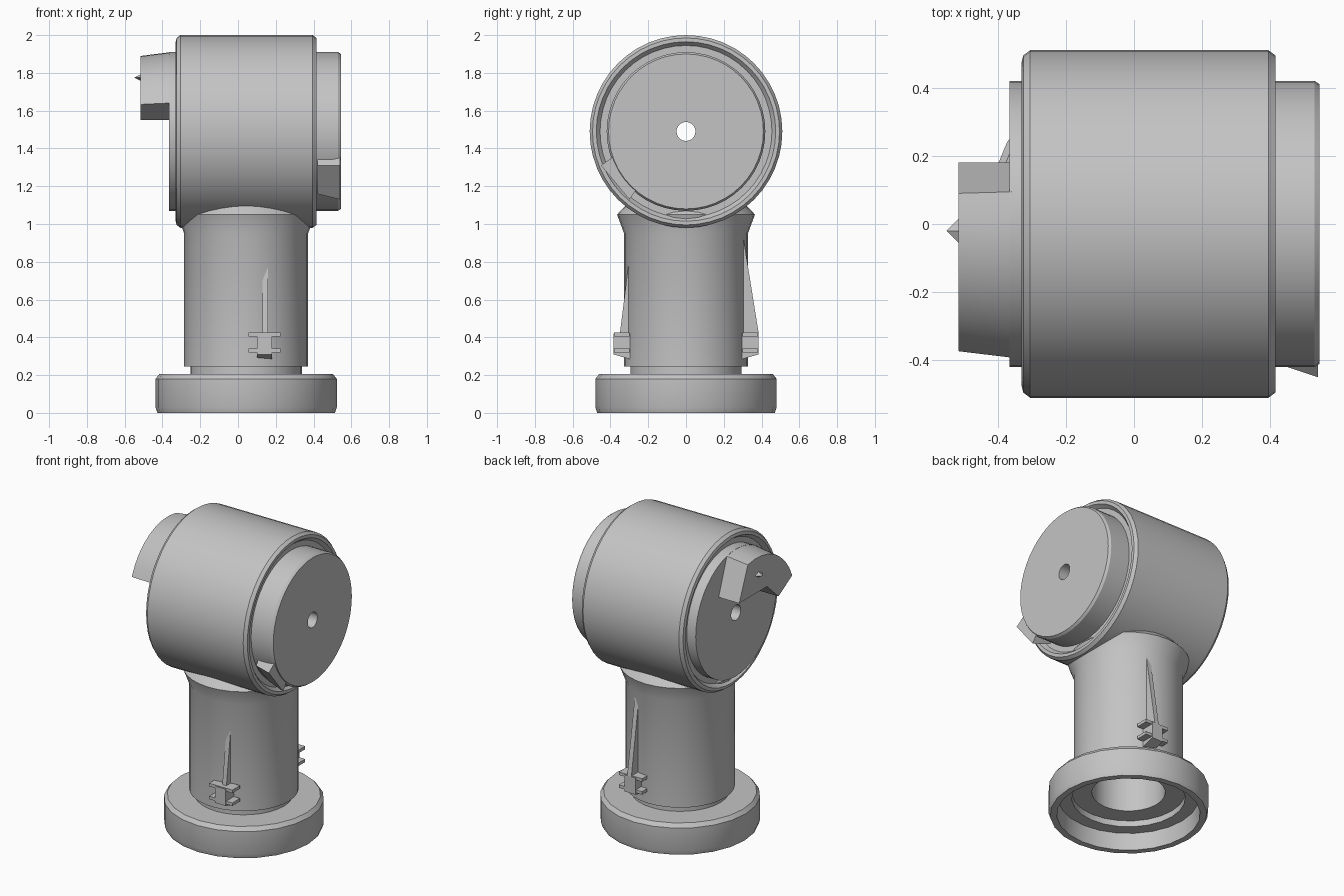
import bpy, bmesh, math
from mathutils import Matrix, Vector

if "Cube" in bpy.data.objects:
    bpy.data.objects.remove(bpy.data.objects["Cube"])

# One plain grey for every part
grey = bpy.data.materials.new("cast_grey")
grey.use_nodes = True
colour = (0.55, 0.55, 0.55, 1)
grey.diffuse_color = colour
grey.node_tree.nodes["Principled BSDF"].inputs["Base Color"].default_value = colour

COLUMN_X = 0.043
DRUM_Z = 1.49
TURN_TO_X = Matrix.Translation((0, 0, DRUM_Z)) @ Matrix.Rotation(math.pi / 2, 4, 'Y')


def finish(name, bm, smooth=True):
    bmesh.ops.recalc_face_normals(bm, faces=bm.faces)
    mesh = bpy.data.meshes.new(name)
    bm.to_mesh(mesh)
    bm.free()
    obj = bpy.data.objects.new(name, mesh)
    bpy.context.collection.objects.link(obj)
    mesh.materials.append(grey)
    if smooth:
        bpy.ops.object.select_all(action='DESELECT')
        obj.select_set(True)
        bpy.context.view_layer.objects.active = obj
        bpy.ops.object.shade_smooth_by_angle(angle=math.radians(30))
    return obj


def lathe(name, profile, matrix, sides=32):
    """Spin a closed (radius, height) outline about local z."""
    bm = bmesh.new()
    rings = []
    for i in range(sides):
        a = math.tau * i / sides
        rings.append([bm.verts.new(matrix @ Vector((r * math.cos(a), r * math.sin(a), h)))
                      for r, h in profile])
    n = len(profile)
    for i in range(sides):
        p, q = rings[i], rings[(i + 1) % sides]
        for j in range(n):
            k = (j + 1) % n
            bm.faces.new((p[j], q[j], q[k], p[k]))
    bmesh.ops.remove_doubles(bm, verts=bm.verts, dist=0.0001)
    return finish(name, bm)


def loft_x(name, near, far, x_near, x_far):
    """Join two (y, z) outlines placed at two x positions."""
    bm = bmesh.new()
    a = [bm.verts.new((x_near, y, z)) for y, z in near]
    b = [bm.verts.new((x_far, y, z)) for y, z in far]
    bm.faces.new(a)
    bm.faces.new(b[::-1])
    for i in range(len(a)):
        j = (i + 1) % len(a)
        bm.faces.new((a[i], a[j], b[j], b[i]))
    return finish(name, bm)


# Base flange, open underneath with stepped recess
upright = Matrix.Translation((COLUMN_X, 0, 0))
lathe("base_flange", [(0.47, 0), (0.48, 0.03), (0.48, 0.18), (0.46, 0.205), (0.22, 0.205),
                      (0.22, 0.15), (0.34, 0.15), (0.34, 0.11), (0.42, 0.11), (0.43, 0)],
      upright, 24)

# Neck and column, hollow from below
lathe("column", [(0.22, 0.15), (0.295, 0.15), (0.295, 0.245), (0.328, 0.245), (0.328, 0.95),
                 (0.365, 1.05), (0.3, 1.12), (0.22, 1.12)], upright)

# Horizontal drum with chamfered rims and grooves beside its end discs
lathe("drum", [(0.05, -0.365), (0.42, -0.365), (0.42, -0.3), (0.455, -0.3), (0.475, -0.33),
               (0.495, -0.325), (0.51, -0.305), (0.51, 0.395), (0.495, 0.415), (0.475, 0.415),
               (0.455, 0.39), (0.42, 0.39), (0.42, 0.53), (0.41, 0.545), (0.05, 0.545)],
      TURN_TO_X, 48)


# Stop block on the right end disc: arched top, notched underside
def stop_outline(radius):
    arc = [(radius * math.cos(a), DRUM_Z + radius * math.sin(a))
           for a in (math.radians(77 + 82 * i / 8) for i in range(9))]
    return arc + [(-0.23, 1.55), (-0.11, 1.66), (0.18, 1.66)]


loft_x("stop_block", stop_outline(0.4), stop_outline(0.42), -0.515, -0.36)

# Small pointed pin on the stop block
bm = bmesh.new()
bmesh.ops.create_cone(bm, cap_ends=True, segments=4, radius1=0.04, radius2=0, depth=0.04,
                      matrix=Matrix.Translation((-0.53, -0.02, 1.775))
                      @ Matrix.Rotation(-math.pi / 2, 4, 'Y') @ Matrix.Scale(0.5, 4, (1, 0, 0)))
finish("stop_pin", bm, False)

# Corner tab low on the left end cap
tab = [(-0.38, 1.36), (-0.45, 1.31), (-0.30, 1.13), (-0.25, 1.2)]
root = [(-0.38, 1.36), (-0.41, 1.31), (-0.28, 1.16), (-0.25, 1.2)]
loft_x("cap_tab", tab, root, 0.54, 0.42)

# Clamp lugs and thin ribs, front and back of the column
for side, word, slope_top in ((-1, "front", 0.82), (1, "back", 0.95)):
    outer = 0.385 * side
    lug = [(0.28 * side, 0.42), (outer, 0.42), (outer, 0.31), (0.28 * side, 0.28)]
    loft_x(word + "_lug", lug, lug, 0.10, 0.18)
    for z in (0.33, 0.415):
        bm = bmesh.new()
        bmesh.ops.create_cube(bm, size=1, matrix=Matrix.Translation((0.14, 0.34 * side, z))
                              @ Matrix.Diagonal((0.17, 0.08, 0.02, 1)))
        finish(word + "_lug_plate", bm, False)
    reach = 0.385 if side > 0 else 0.35
    rib = [(0.3 * side, slope_top), (reach * side, 0.42), (0.28 * side, 0.42)]
    loft_x(word + "_rib", rib, rib, 0.13, 0.16)
